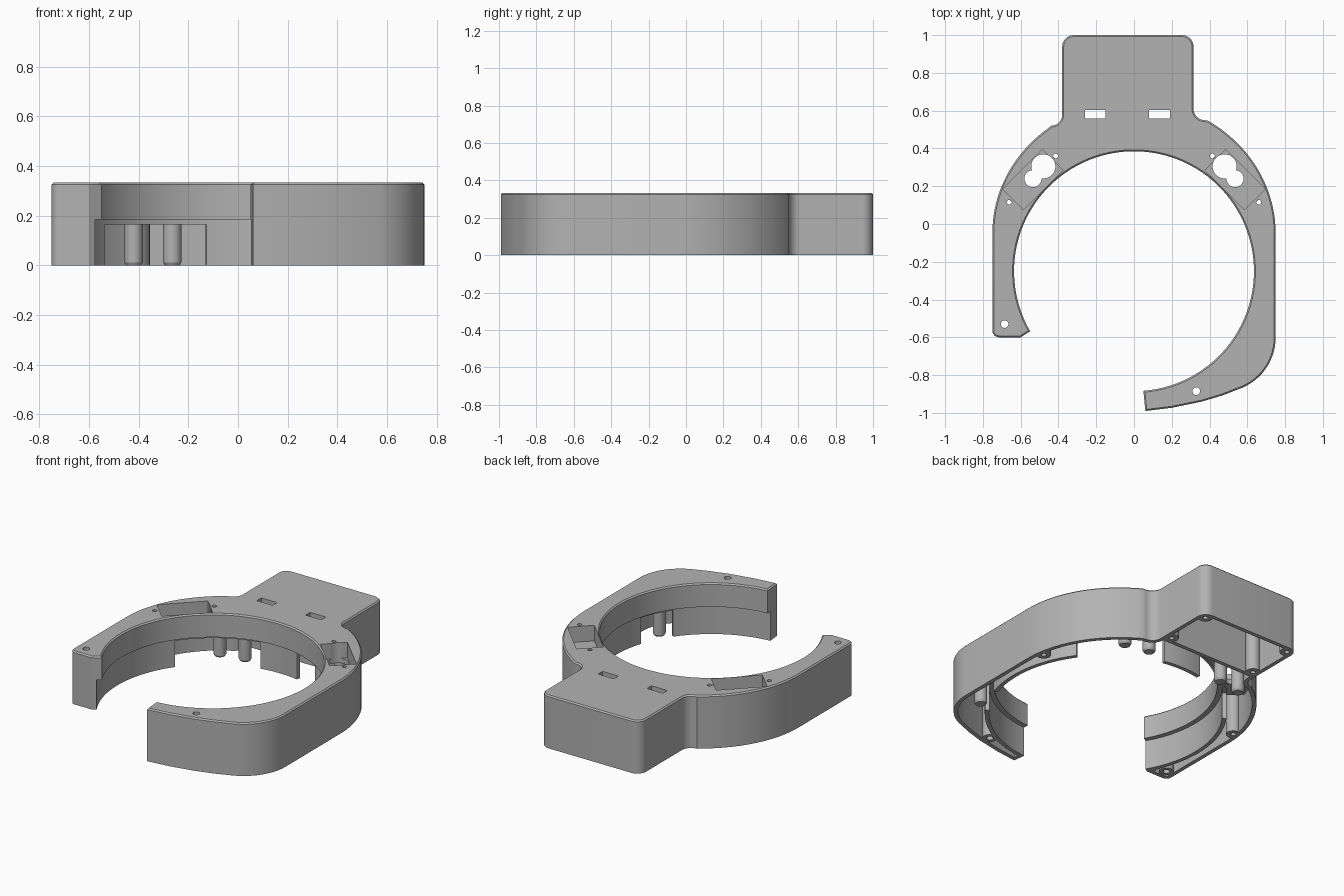
import bpy, bmesh
from math import sin, cos, radians
from mathutils import Vector

cube = bpy.data.objects.get("Cube")
if cube:
    bpy.data.objects.remove(cube, do_unlink=True)

TOP = 0.333
HOLE_Y = -0.25      # centre of the big round opening

grey = bpy.data.materials.new("grey_plastic")
grey.use_nodes = True
colour = (0.45, 0.45, 0.45, 1)
grey.diffuse_color = colour
grey.node_tree.nodes["Principled BSDF"].inputs["Base Color"].default_value = colour


def arc(cx, cy, r, a0, a1, n=8, ry=None):
    ry = ry or r
    angles = [radians(a0 + (a1 - a0) * i / n) for i in range(n + 1)]
    return [(cx + r * cos(a), cy + ry * sin(a)) for a in angles]


def circle(x, y, r, n=32):
    return arc(x, y, r, 0, 360, n)[:-1]


def rect(x, y, w, h, angle=0):
    c, s = cos(radians(angle)), sin(radians(angle))
    corners = [(-w / 2, -h / 2), (w / 2, -h / 2), (w / 2, h / 2), (-w / 2, h / 2)]
    return [(x + u * c - v * s, y + u * s + v * c) for u, v in corners]


def sector(a0, a1):
    return arc(0, HOLE_Y, 0.7, a0, a1, 16) + arc(0, HOLE_Y, 0.6, a1, a0, 16)


def inset(pts, d):
    """Move a counter-clockwise outline inwards by d with mitred corners."""
    out = []
    for i, p in enumerate(pts):
        p = Vector(p)
        a = (p - Vector(pts[i - 1])).normalized()
        b = (Vector(pts[(i + 1) % len(pts)]) - p).normalized()
        na, nb = Vector((-a.y, a.x)), Vector((-b.y, b.x))
        out.append(tuple(p + (na + nb) * d / (1 + na.dot(nb))))
    return out


def loft(name, levels):
    """Closed solid through a stack of (outline, height) levels."""
    bm = bmesh.new()
    rings = [[bm.verts.new((x, y, z)) for x, y in pts] for pts, z in levels]
    bm.faces.new(rings[0][::-1])
    bm.faces.new(rings[-1])
    n = len(rings[0])
    for lo, hi in zip(rings, rings[1:]):
        for i in range(n):
            j = (i + 1) % n
            bm.faces.new((lo[i], lo[j], hi[j], hi[i]))
    bmesh.ops.recalc_face_normals(bm, faces=bm.faces[:])
    mesh = bpy.data.meshes.new(name)
    bm.to_mesh(mesh)
    bm.free()
    mesh.materials.append(grey)
    obj = bpy.data.objects.new(name, mesh)
    bpy.context.collection.objects.link(obj)
    return obj


def cut(target, pts, z0, z1):
    cut_with(target, loft("cutter", [(pts, z0), (pts, z1)]))


def cut_with(target, cutter):
    cutter.hide_render = True
    mod = target.modifiers.new("cut", "BOOLEAN")
    mod.operation = "DIFFERENCE"
    mod.solver = "EXACT"
    mod.object = cutter
    bpy.context.view_layer.objects.active = target
    bpy.ops.object.modifier_apply(modifier=mod.name)
    bpy.data.objects.remove(cutter, do_unlink=True)


def outline(hole_radius, tip_angle):
    pts = [(0.06, -0.99), (0.2, -0.973), (0.36, -0.94), (0.47, -0.907)]
    pts += arc(0.46, -0.6, 0.29, -72, 0, 14)                    # front corner
    pts += arc(0, -0.05, 0.75, 0, 58.6, 20, 0.7)                # shoulder
    pts += arc(0.375, 0.61, 0.06, 270, 180)
    pts += arc(0.255, 0.94, 0.06, 0, 90)                        # rear box
    pts += arc(-0.32, 0.94, 0.06, 90, 180)
    pts += arc(-0.44, 0.58, 0.06, 0, -90)
    pts += arc(0, -0.05, 0.75, 127.3, 180, 20, 0.7)             # other shoulder
    pts += arc(-0.715, -0.565, 0.035, 180, 270, 6)              # short arm tip
    pts += [(-0.6, -0.6)]
    pts += arc(0, HOLE_Y, hole_radius, tip_angle, -85.5, 90)    # round opening
    return pts


# Outer body with a small chamfer round the top
edge = outline(0.635, 210)
housing = loft("housing", [(edge, 0), (edge, TOP - 0.008), (inset(edge, 0.008), TOP)])

# Hollow underside, leaving pocket blocks, divider wall and screw bosses standing
hollow_edge = inset(outline(0.665, 204), 0.025)
hollow = loft("hollow", [(hollow_edge, -0.1), (hollow_edge, TOP - 0.03)])
pockets = [(s * 0.535, 0.235, -s * 45) for s in (-1, 1)]
for x, y, a in pockets:
    cut(hollow, rect(x, y, 0.325, 0.195, a), 0.205, 0.5)
cut(hollow, rect(-0.03, 0.618, 1, 0.025), -0.2, 0.5)

blind_bosses = [(x, y) for x in (-0.335, 0.27) for y in (0.655, 0.955)]
blind_bosses += [(-0.705, 0.04), (0.705, 0.04)]
through_bosses = [(-0.685, -0.53), (0.33, -0.885)]
for x, y in blind_bosses + through_bosses:
    cut(hollow, circle(x, y, 0.042), -0.2, 0.5)
cut_with(housing, hollow)

# Stepped inner wall and the gaps in its lower half
cut(housing, circle(0, HOLE_Y, 0.665, 128), -0.1, 0.185)
for a0, a1 in ((101, 144), (36, 79), (-36, -18)):
    cut(housing, sector(a0, a1), -0.1, 0.165)

# Angled pockets with keyhole openings and small pin holes
for x, y, a in pockets:
    s = 1 if x > 0 else -1
    cut(housing, rect(x, y, 0.295, 0.155, a), 0.235, 0.5)
    cut(housing, circle(s * 0.48, 0.305, 0.064), 0.1, 0.5)
    cut(housing, circle(s * 0.535, 0.24, 0.045), 0.1, 0.5)
    for px, py in ((0.415, 0.36), (0.66, 0.115)):
        cut(housing, circle(s * px, py, 0.013, 16), 0.28, 0.5)

# Slots and screw holes
for x in (-0.205, 0.135):
    cut(housing, rect(x, 0.58, 0.11, 0.045), 0.1, 0.5)
for x, y in through_bosses:
    cut(housing, circle(x, y, 0.02, 20), -0.1, 0.5)
for x, y in blind_bosses:
    cut(housing, circle(x, y, 0.015, 16), -0.1, 0.2)

# Support posts hanging under the top plate
posts = [loft("support_post", [(circle(x, y, 0.03), 0), (circle(x, y, 0.037), 0.012),
                               (circle(x, y, 0.037), TOP - 0.02)])
         for x, y in ((-0.42, 0.42), (-0.265, 0.45), (0.265, 0.45), (0.42, 0.42), (0.62, -0.62))]

# Smooth curved walls, keep edges crisp
bpy.ops.object.select_all(action="DESELECT")
for obj in [housing] + posts:
    obj.select_set(True)
bpy.context.view_layer.objects.active = housing
bpy.ops.object.shade_smooth_by_angle(angle=radians(30))
